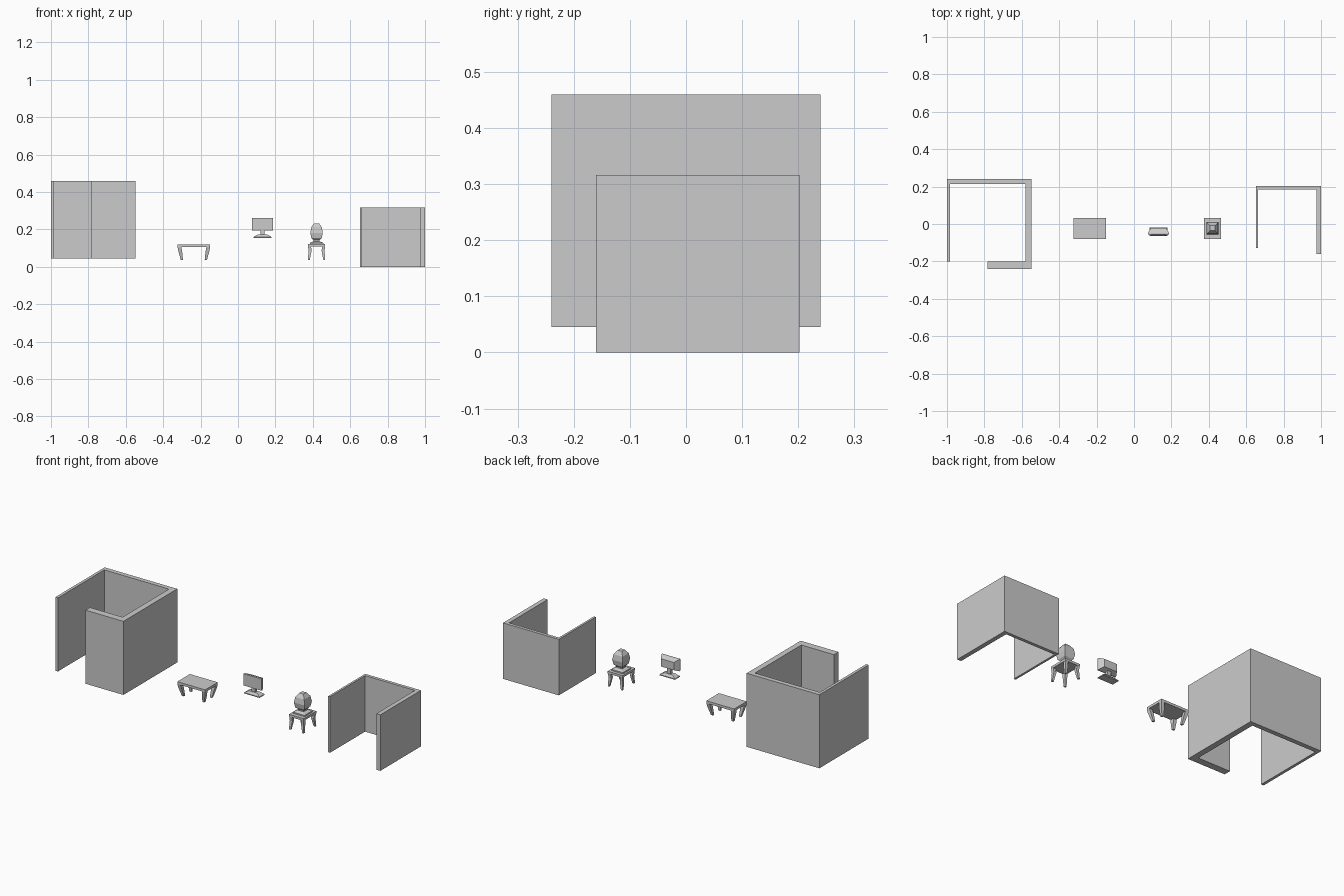
import bpy
import bmesh

cube = bpy.data.objects.get("Cube")
if cube:
    bpy.data.objects.remove(cube, do_unlink=True)

grey = bpy.data.materials.new("plain_grey")
grey.use_nodes = True
colour = (0.6, 0.6, 0.6, 1)
grey.diffuse_color = colour
grey.node_tree.nodes["Principled BSDF"].inputs["Base Color"].default_value = colour


def finish(name, bm):
    bmesh.ops.recalc_face_normals(bm, faces=bm.faces)
    mesh = bpy.data.meshes.new(name)
    bm.to_mesh(mesh)
    bm.free()
    mesh.materials.append(grey)
    obj = bpy.data.objects.new(name, mesh)
    bpy.context.collection.objects.link(obj)
    return obj


def loft(name, rings):
    """Join four-cornered rings into one closed solid."""
    bm = bmesh.new()
    loops = [[bm.verts.new(p) for p in ring] for ring in rings]
    for a, b in zip(loops, loops[1:]):
        for i in range(4):
            j = (i + 1) % 4
            bm.faces.new((a[i], a[j], b[j], b[i]))
    bm.faces.new(loops[0])
    bm.faces.new(loops[-1])
    return finish(name, bm)


def flat_ring(x, y, z, hx, hy):
    return [(x - hx, y - hy, z), (x + hx, y - hy, z),
            (x + hx, y + hy, z), (x - hx, y + hy, z)]


def upright_ring(x, y, z, hx, hz):
    return [(x - hx, y, z - hz), (x + hx, y, z - hz),
            (x + hx, y, z + hz), (x - hx, y, z + hz)]


def box(name, x0, x1, y0, y1, z0, z1):
    x, y, hx, hy = (x0 + x1) / 2, (y0 + y1) / 2, (x1 - x0) / 2, (y1 - y0) / 2
    return loft(name, [flat_ring(x, y, z, hx, hy) for z in (z0, z1)])


def walls(name, outline, z0, z1):
    """Extrude one wall plan into a continuous partition."""
    bm = bmesh.new()
    face = bm.faces.new([bm.verts.new((x, y, z0)) for x, y in outline])
    made = bmesh.ops.extrude_face_region(bm, geom=[face])["geom"]
    top = [v for v in made if isinstance(v, bmesh.types.BMVert)]
    bmesh.ops.translate(bm, verts=top, vec=(0, 0, z1 - z0))
    return finish(name, bm)


def legs(name, x, y, hx, hy, sections):
    """Four bent legs; each section is height, inward shift, half thickness."""
    for sx, side in ((-1, "right"), (1, "left")):
        for sy, end in ((-1, "front"), (1, "back")):
            loft(f"{name}_{end}_{side}_leg",
                 [flat_ring(x + sx * (hx - d - h), y + sy * (hy - d - h), z, h, h)
                  for z, d, h in sections])


# Large cubicle with a return wall at the front
walls("large_cubicle",
      [(-1, 0.24), (-1, -0.2), (-0.984, -0.2), (-0.984, 0.214),
       (-0.58, 0.214), (-0.58, -0.2), (-0.783, -0.2), (-0.783, -0.24),
       (-0.547, -0.24), (-0.547, 0.24)], 0.045, 0.46)

# Small cubicle, open at the front
walls("small_cubicle",
      [(0.652, 0.202), (0.652, -0.128), (0.664, -0.128), (0.664, 0.184),
       (0.975, 0.184), (0.975, -0.16), (1, -0.16), (1, 0.202)], 0, 0.316)

# Table
box("table_top", -0.323, -0.149, -0.08, 0.032, 0.105, 0.119)
legs("table", -0.236, -0.024, 0.087, 0.056,
     [(0.105, 0, 0.01), (0.085, 0.004, 0.01), (0.037, 0.017, 0.006)])

# Flat monitor: bezel with a tapered back, neck and sloping base
mx = 0.131
loft("monitor_screen", [upright_ring(mx, -0.057, 0.228, 0.056, 0.033),
                        upright_ring(mx, -0.047, 0.228, 0.056, 0.033),
                        upright_ring(mx, -0.022, 0.228, 0.04, 0.022)])
box("monitor_neck", mx - 0.011, mx + 0.011, -0.05, -0.034, 0.165, 0.21)
loft("monitor_base", [flat_ring(mx, -0.042, 0.155, 0.048, 0.022),
                      flat_ring(mx, -0.042, 0.16, 0.048, 0.022),
                      flat_ring(mx, -0.042, 0.172, 0.026, 0.012)])

# Stool
cx, cy = 0.42, -0.024
box("stool_seat", cx - 0.046, cx + 0.046, -0.08, 0.032, 0.108, 0.121)
legs("stool", cx, cy, 0.046, 0.056,
     [(0.108, 0.001, 0.008), (0.085, 0.003, 0.008), (0.037, 0, 0.005)])

# Square, stepped ornament standing on the stool
profile = [(0.121, 0.036), (0.128, 0.036), (0.136, 0.017), (0.143, 0.017),
           (0.154, 0.028), (0.182, 0.033), (0.212, 0.028), (0.233, 0.013)]
loft("stool_ornament", [flat_ring(cx, -0.022, z, h, h) for z, h in profile])
